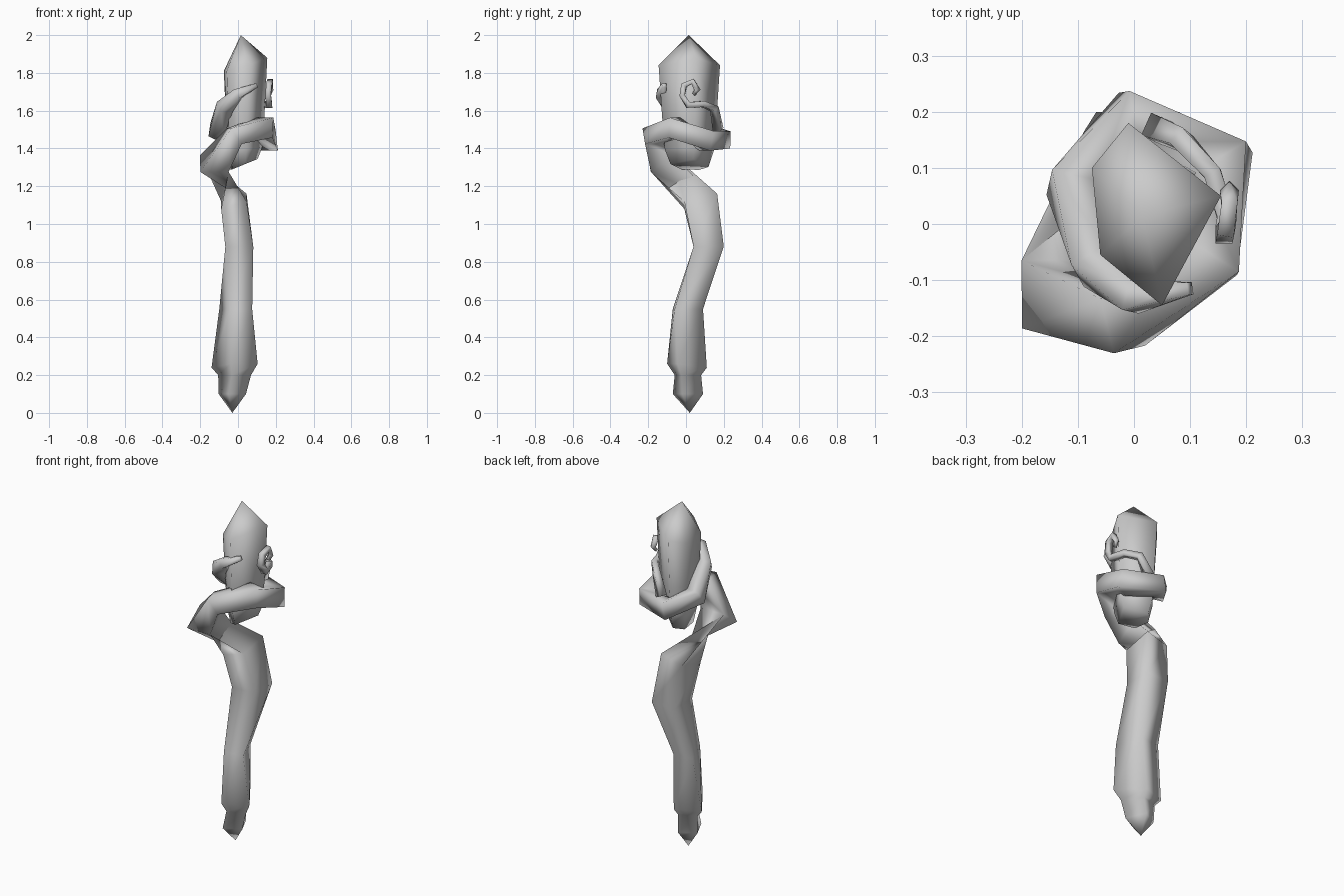
import bpy, bmesh
from mathutils import Vector

cube = bpy.data.objects.get("Cube")
if cube:
    bpy.data.objects.remove(cube, do_unlink=True)

grey = bpy.data.materials.new("plain grey")
grey.use_nodes = True
GREY = (0.6, 0.6, 0.6, 1)
grey.diffuse_color = GREY
grey.node_tree.nodes["Principled BSDF"].inputs["Base Color"].default_value = GREY


def loft(name, rings, start=None, end=None):
    """Skin a list of corner rings, closing each end with a point or a cap."""
    bm = bmesh.new()
    loops = []
    for ring in rings:
        ring = [Vector(p) for p in ring]
        n = len(ring)
        if loops:
            # turn the ring so its corners line up with the previous one
            last = [v.co for v in loops[-1]]
            turns = [ring[k:] + ring[:k] for k in range(n)]
            ring = min(turns, key=lambda t: sum((p - q).length for p, q in zip(t, last)))
        loops.append([bm.verts.new(p) for p in ring])
    for low, high in zip(loops, loops[1:]):
        for i in range(n):
            j = (i + 1) % n
            bm.faces.new((low[i], low[j], high[j], high[i]))
    for tip, loop in ((start, loops[0]), (end, loops[-1])):
        if tip is None:
            bm.faces.new(loop)
            continue
        point = bm.verts.new(tip)
        for i in range(n):
            bm.faces.new((loop[i], loop[(i + 1) % n], point))
    bmesh.ops.recalc_face_normals(bm, faces=bm.faces)
    mesh = bpy.data.meshes.new(name)
    bm.to_mesh(mesh)
    bm.free()
    mesh.materials.append(grey)
    mesh.shade_smooth()
    obj = bpy.data.objects.new(name, mesh)
    bpy.context.collection.objects.link(obj)
    return obj


def diamond(centre, a, b):
    """Four corners at centre +a, +b, -a, -b."""
    c, a, b = Vector(centre), Vector(a), Vector(b)
    return [c + a, c + b, c - a, c - b]


def sweep(path, before=None):
    """Square rings across a path of (x, y, z, half width)."""
    points = [Vector(p[:3]) for p in path]
    rings = []
    for i, (p, node) in enumerate(zip(points, path)):
        prev = points[i - 1] if i else (Vector(before) if before else p)
        nxt = points[min(i + 1, len(points) - 1)]
        t = (nxt - prev).normalized()
        side = t.cross(Vector((0, 0, 1))).normalized()
        up = side.cross(t)
        r = node[3]
        rings.append([p + r * (side + up), p + r * (up - side),
                      p - r * (side + up), p + r * (side - up)])
    return rings


# Straight shaft: twisting four-sided sections
shaft = [
    diamond((-.03, .01, .10), (.072, -.03, 0), (.02, .08, 0)),
    diamond((-.018, .01, .20), (.087, -.035, 0), (.015, .07, 0)),
    diamond((-.018, .005, .25), (.122, -.05, .01), (.02, .105, -.01)),
    diamond((-.012, .01, .55), (.087, -.07, 0), (.03, .08, 0)),
    diamond((.007, .12, .88), (.074, -.08, 0), (.074, .08, 0)),
    diamond((-.022, .078, 1.12), (.067, -.087, 0), (.067, .087, .04)),
]

# Coil that wraps the crystal and tapers to a tip
coil = [
    (-.125, -.125, 1.32, .075), (-.02, -.175, 1.465, .05),
    (.14, -.06, 1.51, .053), (.16, .11, 1.44, .053),
    (-.01, .19, 1.445, .046), (-.11, .065, 1.5, .042),
    (-.07, -.075, 1.62, .035), (0, -.13, 1.69, .027), (.1, -.115, 1.735, .011),
]
loft("staff_shaft", shaft + sweep(coil, (-.022, .078, 1.12)), start=(-.03, .02, 0))

# Thin curled tendril growing from the back of the coil
tendril = [
    (.04, .17, 1.5, .022), (.085, .15, 1.61, .018), (.14, .09, 1.635, .016),
    (.165, .01, 1.63, .016), (.16, -.02, 1.68, .015), (.165, -.01, 1.735, .015),
    (.17, .035, 1.755, .014), (.17, .06, 1.71, .012), (.165, .04, 1.685, .008),
]
loft("curled_tendril", sweep(tendril))

# Five-sided crystal with a pointed top and a narrowing base
shoulder = [Vector(p) for p in ((.155, .05, 1.88), (.05, -.145, 1.84),
            (-.06, -.055, 1.81), (-.075, .1, 1.81), (-.01, .18, 1.84))]
axis = Vector((.02, .02, 0))


def crystal_ring(scale, z, tilt):
    return [((p.x - axis.x) * scale + axis.x, (p.y - axis.y) * scale + axis.y,
             z + tilt * p.x) for p in shoulder]


loft("crystal", [crystal_ring(.62, 1.305, .25), crystal_ring(.8, 1.39, .1),
                 crystal_ring(.88, 1.55, 0), shoulder], end=(.015, .015, 2))
